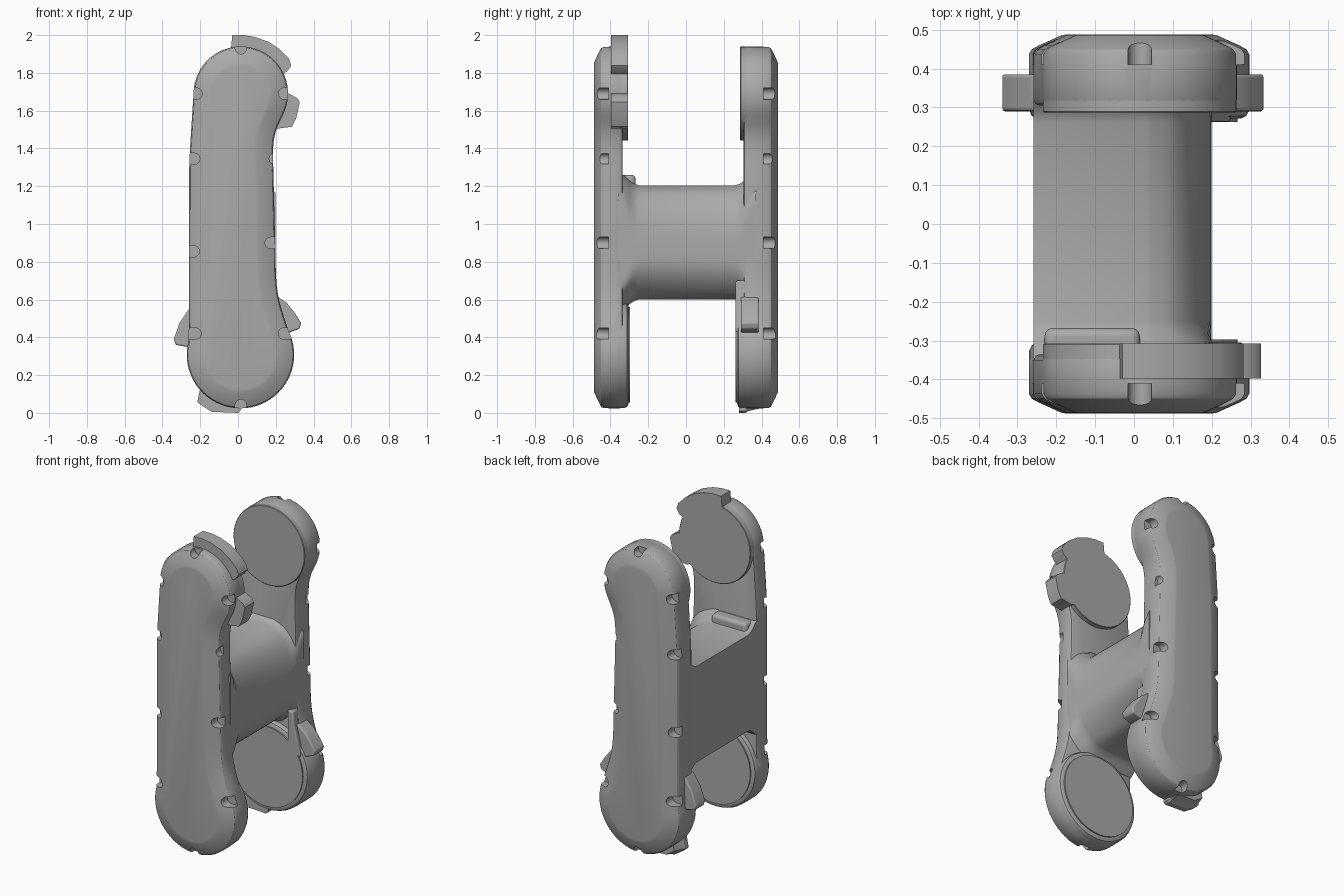
import bpy, bmesh, math
from mathutils import Vector

if "Cube" in bpy.data.objects:
    bpy.data.objects.remove(bpy.data.objects["Cube"])

grey = bpy.data.materials.new("plain grey")
grey.use_nodes = True
grey.diffuse_color = (0.4, 0.4, 0.4, 1)
grey.node_tree.nodes["Principled BSDF"].inputs["Base Color"].default_value = (0.4, 0.4, 0.4, 1)


def arc(cx, cz, r, a0, a1, n):
    return [(cx + r * math.cos(math.radians(a0 + (a1 - a0) * i / n)),
             cz + r * math.sin(math.radians(a0 + (a1 - a0) * i / n))) for i in range(n + 1)]


def inset(pts, d):
    """Move a counter-clockwise outline inwards by d."""
    out = []
    for i, p in enumerate(pts):
        a, p, b = Vector(pts[i - 1]), Vector(p), Vector(pts[(i + 1) % len(pts)])
        e, f = (p - a).normalized(), (b - p).normalized()
        n = Vector((-e.y - f.y, e.x + f.x))
        out.append(p + n * (2 * d / max(n.length_squared, 0.5)))
    return out


def spline(pts, n=6):
    """Smooth open curve through the points."""
    out = []
    P = [Vector(p) for p in [pts[0]] + pts + [pts[-1]]]
    for a, b, c, d in zip(P, P[1:], P[2:], P[3:]):
        for i in range(n):
            t = i / n
            out.append(tuple(0.5 * (2 * b + (c - a) * t + (2 * a - 5 * b + 4 * c - d) * t * t
                                    + (3 * b - a - 3 * c + d) * t ** 3)))
    return out + [tuple(P[-1])]


def loft(name, pts, rings, limit=None, bevel=0):
    """Skin an x-z outline along y; rings are (inset, y)."""
    bm = bmesh.new()
    loops = []
    for d, y in rings:
        loop = []
        for x, z in inset(pts, d):
            if limit:
                x = min(max(x, limit[0]), limit[1])
            loop.append(bm.verts.new((x, y, z)))
        loops.append(loop)
    n = len(pts)
    for a, b in zip(loops, loops[1:]):
        for i in range(n):
            j = (i + 1) % n
            bm.faces.new((a[i], a[j], b[j], b[i]))
    bm.faces.new(loops[0])
    bm.faces.new(loops[-1])
    bmesh.ops.recalc_face_normals(bm, faces=bm.faces)
    me = bpy.data.meshes.new(name)
    bm.to_mesh(me)
    bm.free()
    ob = bpy.data.objects.new(name, me)
    bpy.context.collection.objects.link(ob)
    me.materials.append(grey)
    if bevel:
        m = ob.modifiers.new("soft edges", 'BEVEL')
        m.width, m.segments, m.limit_method = bevel, 3, 'ANGLE'
    return ob


def smooth(ob):
    bpy.ops.object.select_all(action='DESELECT')
    ob.select_set(True)
    bpy.context.view_layer.objects.active = ob
    bpy.ops.object.shade_smooth_by_angle(angle=math.radians(32))


# Side plate outline: small top lobe, larger bottom lobe, pinched waist
TOP, LOW = (0.015, 1.69), (0.013, 0.308)
top_arc = arc(*TOP, 0.25, -28, 176, 36)
low_arc = arc(*LOW, 0.284, 166, 386, 40)
waist = spline([low_arc[-1], (0.222, 0.58), (0.203, 0.7), (0.197, 0.9), (0.188, 1.25),
                (0.186, 1.4), (0.2, 1.49), top_arc[0]])
left_side = [(-0.251, 1.45), (-0.258, 1.33), (-0.259, 1.0), (-0.259, 0.5)]
outline = top_arc + left_side + low_arc + waist[1:-1]

# Rim notches: position and outward direction
right_notches = [(0.245, 1.69), (0.195, 1.345), (0.173, 0.9), (0.243, 0.42)]
left_notches = [(-0.22, 1.69), (-0.232, 1.345), (-0.235, 0.855), (-0.225, 0.42)]
notches = [(p, 0) for p in right_notches] + [(p, 180) for p in left_notches]
notches += [((0.015, 1.93), 90), ((0.015, 0.04), 270)]


def notch_shape(p, ang):
    r = 0.03
    half = arc(*p, r, ang + 90, ang + 270, 14)
    ox, oz = 0.12 * math.cos(math.radians(ang)), 0.12 * math.sin(math.radians(ang))
    return half + [(half[-1][0] + ox, half[-1][1] + oz), (half[0][0] + ox, half[0][1] + oz)]


def side_plate(name, s, inner, top_inner, low_inner):
    plate = loft(name + "_plate", outline,
                 [(0.1, s * 0.488), (0.085, s * 0.486), (0.025, s * 0.459), (0.007, s * 0.449),
                  (0, s * 0.436), (0, s * (inner + 0.015)), (0.005, s * (inner + 0.004)),
                  (0.015, s * inner)])
    for i, (p, ang) in enumerate(notches):
        cut = loft("%s_notch_cutter_%d" % (name, i), notch_shape(p, ang),
                   [(0, s * 0.41), (0, s * 0.55)])
        cut.hide_render = True
        cut.hide_set(True)
        m = plate.modifiers.new("notch", 'BOOLEAN')
        m.operation, m.object, m.solver = 'DIFFERENCE', cut, 'EXACT'
    # Apply the cuts and drop the cutters
    bpy.context.view_layer.update()
    dg = bpy.context.evaluated_depsgraph_get()
    plate.data = bpy.data.meshes.new_from_object(plate.evaluated_get(dg))
    for m in list(plate.modifiers):
        bpy.data.objects.remove(m.object)
    plate.modifiers.clear()
    smooth(plate)
    # Round joint faces on the inner side
    smooth(loft(name + "_upper_joint", arc(*TOP, 0.249, 0, 352.5, 47),
                [(0, s * 0.4), (0, s * (top_inner + 0.003)), (0.003, s * top_inner)]))
    smooth(loft(name + "_lower_joint", arc(*LOW, 0.283, 0, 352.5, 47),
                [(0, s * 0.4), (0, s * (low_inner + 0.03)), (0.007, s * (low_inner + 0.015)),
                 (0.022, s * (low_inner + 0.008)), (0.03, s * (low_inner + 0.008)),
                 (0.03, s * low_inner)]))


side_plate("front", -1, 0.335, 0.307, 0.297)
side_plate("back", 1, 0.305, 0.287, 0.263)

# Crossbar: square on the left, rounded on the right, flared into the plates
bar = [(-0.258, 1.205), (-0.258, 0.6)] + spline(
    [(0.0, 0.6), (0.08, 0.62), (0.16, 0.7), (0.198, 0.8), (0.198, 0.93),
     (0.17, 1.07), (0.11, 1.165), (0.03, 1.205)], 4)
flare = [(-0.07, 0.36), (-0.05, 0.325), (-0.025, 0.3), (-0.008, 0.275), (0, 0.25)]
rings = [(d, -y) for d, y in flare] + [(d, y + 0.01) for d, y in reversed(flare)]
smooth(loft("crossbar", bar, rings, limit=(-0.258, 0.199)))

# Raised rib on top of the crossbar
rib = [(-0.23, 1.15), (0.015, 1.15), (0.015, 1.26), (-0.23, 1.26)]
smooth(loft("crossbar_rib", rib, [(0, -0.35), (0, -0.268)], bevel=0.02))

# Stop tabs on the front upper joint
upper_tab = [(-0.04, 1.9), (0.1, 1.8), (0.22, 1.78), (0.262, 1.81), (0.282, 1.84),
             (0.27, 1.875), (0.22, 1.925), (0.16, 1.965), (0.09, 1.99), (0.03, 2.0), (-0.03, 2.0)]
smooth(loft("front_upper_tab", upper_tab, [(0, -0.398), (0, -0.307)]))
side_tab = [(0.17, 1.52), (0.21, 1.505), (0.285, 1.515), (0.308, 1.56), (0.327, 1.645),
            (0.315, 1.665), (0.27, 1.69), (0.2, 1.69)]
smooth(loft("front_side_tab", side_tab, [(0, -0.398), (0, -0.307)]))

# Stop tabs on the back lower joint
right_tab = [(0.18, 0.44), (0.27, 0.425), (0.325, 0.445), (0.335, 0.475), (0.3, 0.53),
             (0.26, 0.58), (0.21, 0.615), (0.17, 0.6)]
smooth(loft("back_right_tab", right_tab, [(0, 0.385), (0, 0.29)], bevel=0.008))
guard = [(0.16, 0.42), (0.25, 0.43), (0.225, 0.54), (0.205, 0.62), (0.198, 0.7), (0.16, 0.7)]
smooth(loft("back_tab_guard", guard, [(0, 0.32), (0, 0.263)], bevel=0.008))
left_tab = [(-0.22, 0.56), (-0.26, 0.55), (-0.31, 0.475), (-0.34, 0.39), (-0.33, 0.36),
            (-0.26, 0.348), (-0.2, 0.36)]
smooth(loft("back_left_tab", left_tab, [(0, 0.385), (0, 0.29)], bevel=0.008))
bottom_tab = [(-0.215, 0.06), (-0.2, 0.045), (-0.14, 0.006), (0.0, 0.0), (0.013, 0.01),
              (0.013, 0.06), (-0.1, 0.13), (-0.2, 0.13)]
smooth(loft("back_bottom_tab", bottom_tab,
            [(0.025, 0.385), (0.01, 0.33), (0, 0.315), (0, 0.28)]))
